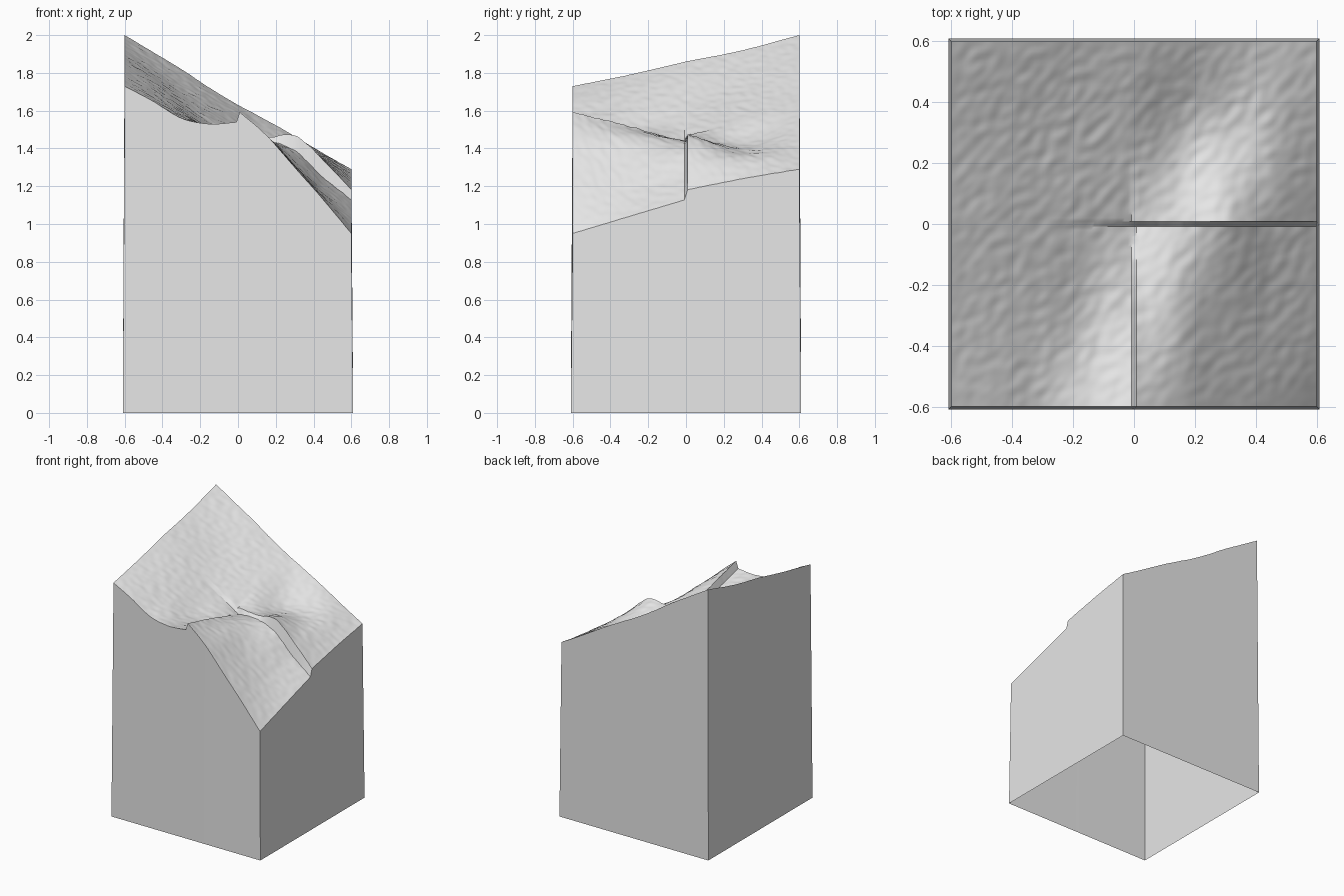
import bpy, bmesh, math
from mathutils import Vector, noise

HALF, FLARE, GAP, STEPS = 0.6, 0.61, 0.009, 54

if "Cube" in bpy.data.objects:
    bpy.data.objects.remove(bpy.data.objects["Cube"], do_unlink=True)

stone = bpy.data.materials.new("pale grey stone")
stone.use_nodes = True
colour = (0.8, 0.8, 0.8, 1)
stone.diffuse_color = colour
stone.node_tree.nodes["Principled BSDF"].inputs["Base Color"].default_value = colour

# Control heights of the four ground tiles: rows run front to back, columns run -x to +x
TILES = {
    (False, False): [(1.73, 1.65, 1.56, 1.53, 1.54),
                     (1.79, 1.70, 1.60, 1.50, 1.47),
                     (1.86, 1.76, 1.65, 1.54, 1.44)],
    (True, False): [(1.60, 1.47, 1.30, 1.13, 0.95),
                    (1.52, 1.46, 1.32, 1.17, 1.04),
                    (1.43, 1.44, 1.39, 1.25, 1.13)],
    (False, True): [(1.86, 1.76, 1.65, 1.55, 1.46),
                    (1.92, 1.82, 1.72, 1.63, 1.54),
                    (2.00, 1.91, 1.82, 1.72, 1.63)],
    (True, True): [(1.47, 1.46, 1.47, 1.34, 1.18),
                   (1.54, 1.43, 1.39, 1.35, 1.24),
                   (1.63, 1.55, 1.465, 1.375, 1.29)],
}


def spline(values, t):
    """Smooth curve through evenly spaced values, t from 0 to 1."""
    last = len(values) - 1
    i = min(int(t * last), last - 1)
    f = t * last - i
    b, c = values[i], values[i + 1]
    a = values[i - 1] if i > 0 else 2 * b - c
    d = values[i + 2] if i + 2 <= last else 2 * c - b
    return b + f / 2 * (c - a + f * (2 * a - 5 * b + 4 * c - d + f * (3 * (b - c) + d - a)))


def height(x, y):
    rows = TILES[x > 0, y > 0]
    u = (x if x > 0 else x + HALF) / HALF
    v = (y if y > 0 else y + HALF) / HALF
    z = spline([spline(row, u) for row in rows], v)
    # Fine roughness, stretched along the diagonal and faded at the border
    p = Vector(((x + y) * 14, (x - y) * 24, 0))
    fade = min(1, (HALF - max(abs(x), abs(y))) * 20 + 0.3)
    return min(2, z + 0.0045 * fade * noise.noise(p))


# Grid lines leave a narrow gap on the centre lines, where the tiles step
half_axis = [GAP + (HALF - GAP) * i / STEPS for i in range(STEPS + 1)]
axis = [-a for a in reversed(half_axis)] + half_axis

bm = bmesh.new()
grid = [[bm.verts.new((x, y, height(x, y))) for x in axis] for y in axis]
for low, high in zip(grid, grid[1:]):
    for i in range(len(axis) - 1):
        bm.faces.new((low[i], low[i + 1], high[i + 1], high[i])).smooth = True

# Slightly flared side walls, open underneath
sides = [grid[0], [row[-1] for row in grid], grid[-1][::-1], [row[0] for row in grid][::-1]]
corners = [bm.verts.new((sx * FLARE, sy * FLARE, 0))
           for sx, sy in ((-1, -1), (1, -1), (1, 1), (-1, 1))]
for k, side in enumerate(sides):
    start, end = corners[k], corners[(k + 1) % 4]
    feet = [start]
    for v in side[1:-1]:
        t = (v.co.x if k % 2 == 0 else v.co.y) / HALF
        t = (1 + (t if k < 2 else -t)) / 2
        feet.append(bm.verts.new(start.co.lerp(end.co, t)))
    feet.append(end)
    for i in range(len(side) - 1):
        bm.faces.new((feet[i], feet[i + 1], side[i + 1], side[i]))

mesh = bpy.data.meshes.new("terrain_block")
bm.to_mesh(mesh)
bm.free()
mesh.materials.append(stone)
block = bpy.data.objects.new("terrain_block", mesh)
bpy.context.collection.objects.link(block)

# Smooth ground with crisp rims and steps
bpy.context.view_layer.objects.active = block
block.select_set(True)
bpy.ops.object.shade_smooth_by_angle(angle=math.radians(30))
